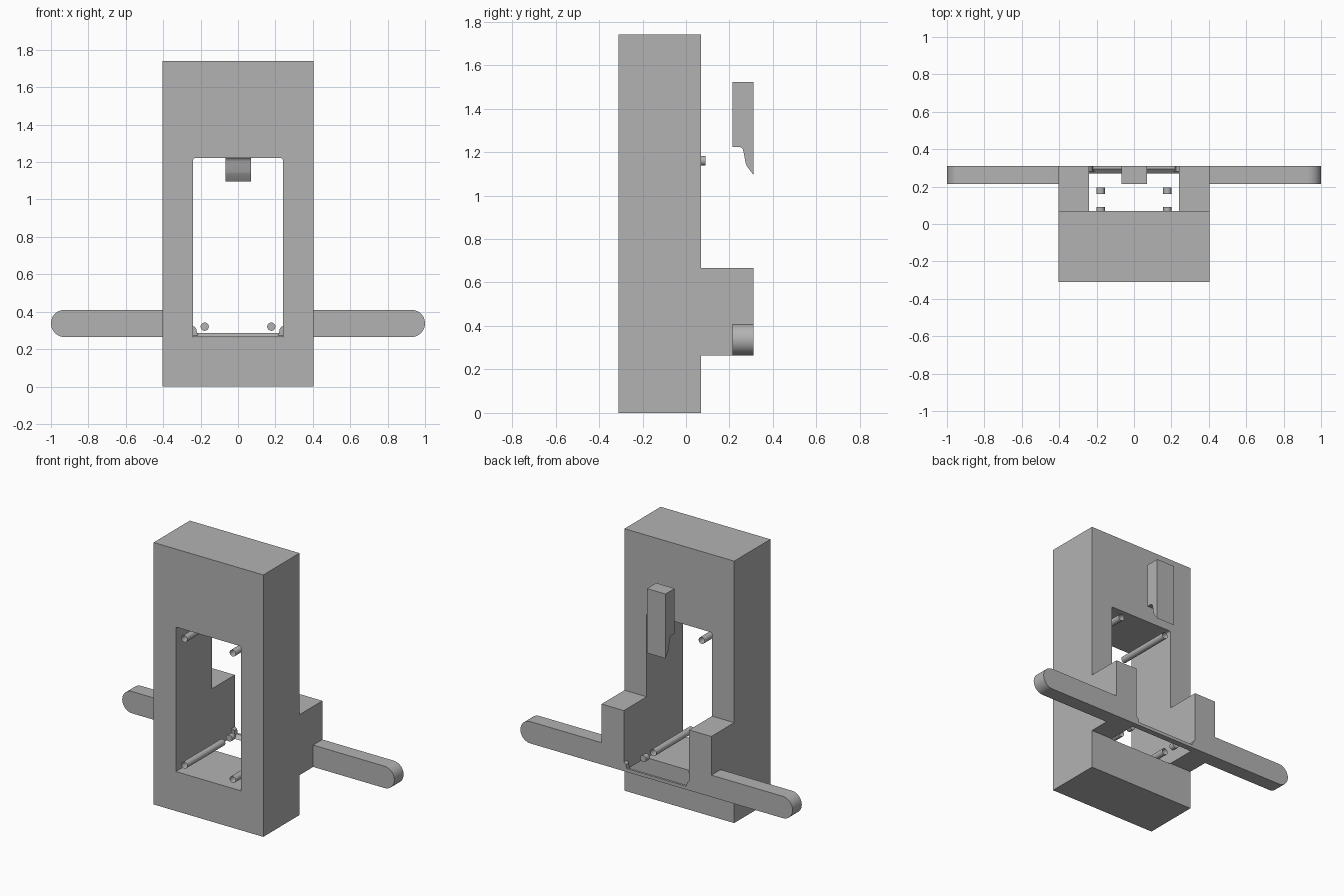
import bpy, bmesh, math
from mathutils import Vector

cube = bpy.data.objects.get("Cube")
if cube:
    bpy.data.objects.remove(cube, do_unlink=True)

grey = bpy.data.materials.new("plain grey")
grey.use_nodes = True
grey.diffuse_color = (0.45, 0.45, 0.45, 1)
grey.node_tree.nodes["Principled BSDF"].inputs["Base Color"].default_value = (0.45, 0.45, 0.45, 1)


def finish(name, bm, smooth=False):
    bmesh.ops.recalc_face_normals(bm, faces=bm.faces)
    mesh = bpy.data.meshes.new(name)
    bm.to_mesh(mesh)
    bm.free()
    mesh.materials.append(grey)
    obj = bpy.data.objects.new(name, mesh)
    bpy.context.collection.objects.link(obj)
    if smooth:
        bpy.ops.object.select_all(action='DESELECT')
        obj.select_set(True)
        bpy.context.view_layer.objects.active = obj
        bpy.ops.object.shade_smooth_by_angle(angle=math.radians(35))
    return obj


def prism(name, points, start, end, axis="y", smooth=False):
    """Extrude a closed profile, (x, z) along y or (y, z) along x."""
    bm = bmesh.new()
    place = (lambda u, v: (u, start, v)) if axis == "y" else (lambda u, v: (start, u, v))
    face = bm.faces.new([bm.verts.new(place(u, v)) for u, v in points])
    moved = bmesh.ops.extrude_face_region(bm, geom=[face])["geom"]
    shift = Vector((0, end - start, 0) if axis == "y" else (end - start, 0, 0))
    bmesh.ops.translate(bm, verts=[g for g in moved if isinstance(g, bmesh.types.BMVert)], vec=shift)
    return finish(name, bm, smooth)


def rect(x0, x1, z0, z1):
    return [(x0, z0), (x1, z0), (x1, z1), (x0, z1)]


def rod(name, x, z, start, end, closed):
    bm = bmesh.new()
    bmesh.ops.create_cone(bm, cap_ends=closed, segments=32, radius1=0.022, radius2=0.022, depth=end - start)
    for v in bm.verts:
        v.co = (x + v.co.x, (start + end) / 2 + v.co.z, z + v.co.y)
    return finish(name, bm, True)


def arc(cx, cz, r, a0, a1, steps):
    angles = [math.radians(a0 + (a1 - a0) * i / steps) for i in range(steps + 1)]
    return [(cx + r * math.cos(a), cz + r * math.sin(a)) for a in angles]


# Upright body with a window that has softly rounded corners
body = prism("body", rect(-0.403, 0.403, 0, 1.74), -0.31, 0.07)
W, R, LOW, HIGH = 0.24, 0.012, 0.262, 1.222
window = (arc(W - R, HIGH - R, R, 0, 90, 4) + arc(R - W, HIGH - R, R, 90, 180, 4)
          + [(-W, LOW), (W, LOW)])
cutter = prism("window_cutter", window, -0.5, 0.3)
cutter.hide_render = True
cut = body.modifiers.new("window", 'BOOLEAN')
cut.operation, cut.solver, cut.object = 'DIFFERENCE', 'EXACT', cutter
bpy.ops.object.select_all(action='DESELECT')
bpy.context.view_layer.objects.active = body
body.select_set(True)
bpy.ops.object.modifier_apply(modifier=cut.name)
bpy.data.objects.remove(cutter, do_unlink=True)

# Rear lugs and side arms
BASE = 0.265
for side, s in (("left", 1), ("right", -1)):
    prism(side + "_lug", rect(s * W, s * 0.403, BASE, 0.667), 0.07, 0.31)
    r = 0.0725
    tip = [(s * x, z) for x, z in arc(1 - r, BASE + r, r, -90, 90, 20)]
    prism(side + "_arm", [(s * 0.403, BASE)] + tip + [(s * 0.403, BASE + 2 * r)],
          0.213, 0.31, smooth=True)

    # Small corner fillet where the rear strip meets the lug
    fillet = [(W, BASE), (W, 0.325), (0.224, 0.312), (0.22, 0.29), (0.21, BASE)]
    prism(side + "_fillet", [(s * x, z) for x, z in fillet], 0.28, 0.31)

    # Hollow guide tubes and the pins behind the lower pair
    rod(side + "_upper_tube", s * 0.178, 1.16, -0.31, 0.09, False)
    rod(side + "_lower_tube", s * 0.178, 0.32, -0.31, 0.09, False)
    rod(side + "_lower_pin", s * 0.178, 0.32, 0.16, 0.195, True)

# Sloping strip that joins the lugs
prism("rear_strip", [(0.27, BASE), (0.31, BASE), (0.31, 0.287), (0.295, 0.287)],
      -W, W, axis="x")

# Hanging latch with a curved nose
latch = [(0.213, 1.523), (0.31, 1.523), (0.31, 1.095), (0.28, 1.135), (0.274, 1.15),
         (0.265, 1.2), (0.261, 1.214), (0.254, 1.221), (0.245, 1.224), (0.213, 1.224)]
prism("latch", latch, -0.066, 0.07, axis="x", smooth=True)
